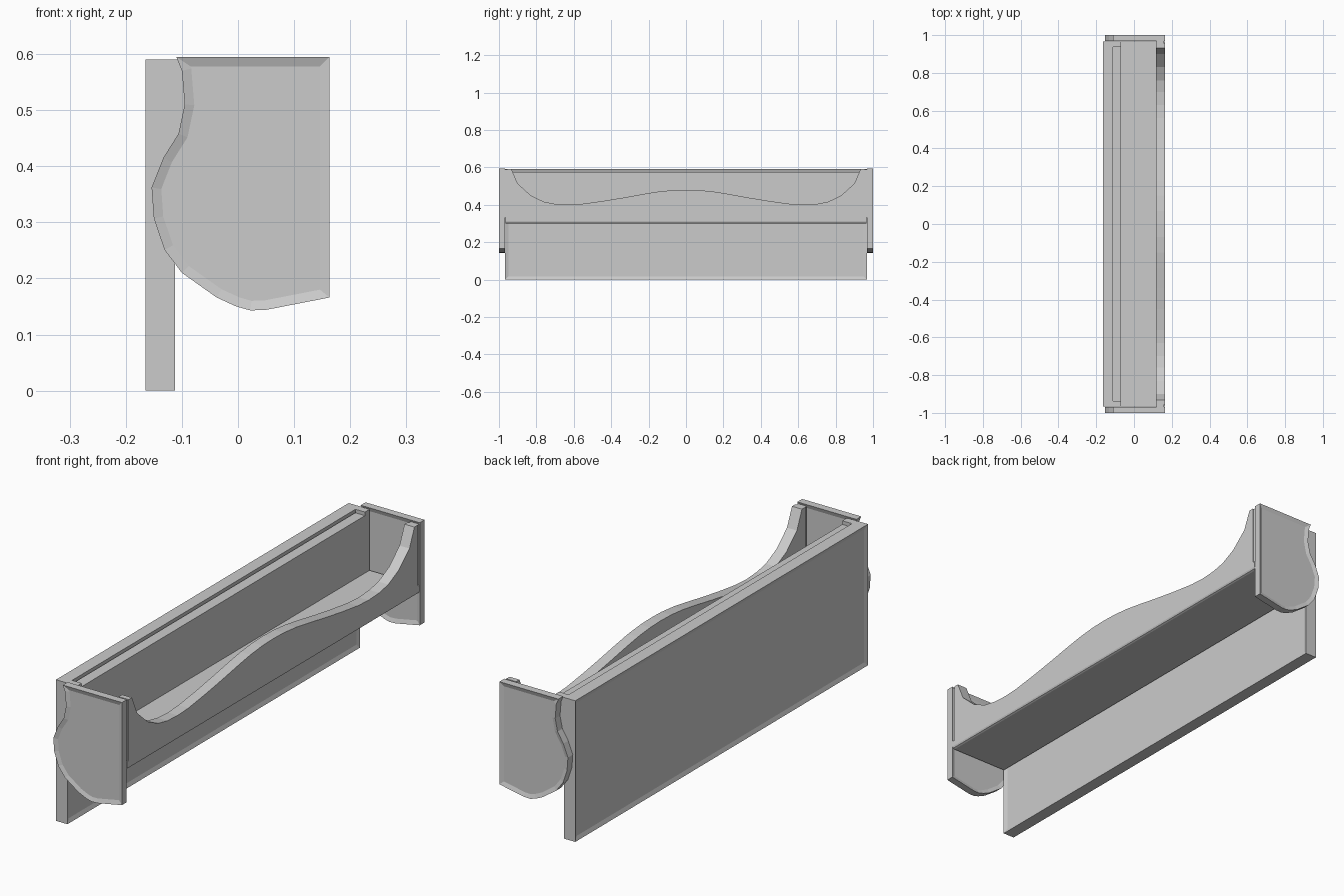
import bpy, bmesh
from mathutils import Vector

if "Cube" in bpy.data.objects:
    bpy.data.objects.remove(bpy.data.objects["Cube"])


def finish(bm, name):
    bmesh.ops.recalc_face_normals(bm, faces=bm.faces[:])
    me = bpy.data.meshes.new(name)
    bm.to_mesh(me)
    bm.free()
    ob = bpy.data.objects.new(name, me)
    bpy.context.collection.objects.link(ob)
    return ob


def prism(name, outline, extrude, inset=0, depth=0):
    """Extrude an outline; optionally sink a framed recess into both caps."""
    bm = bmesh.new()
    face = bm.faces.new([bm.verts.new(p) for p in outline])
    ext = bmesh.ops.extrude_face_region(bm, geom=[face], use_keep_orig=True)
    bmesh.ops.translate(bm, vec=extrude,
                        verts=[v for v in ext["geom"] if isinstance(v, bmesh.types.BMVert)])
    bmesh.ops.recalc_face_normals(bm, faces=bm.faces[:])
    if inset:
        axis = Vector(extrude).normalized()
        for f in [f for f in bm.faces if abs(f.normal.dot(axis)) > 0.99]:
            bmesh.ops.inset_region(bm, faces=[f], thickness=inset, depth=-depth,
                                   use_even_offset=True, use_boundary=True)
    return finish(bm, name)


def box(name, x, y, z, **kw):
    outline = [(x[0], y[0], z[0]), (x[0], y[1], z[0]), (x[0], y[1], z[1]), (x[0], y[0], z[1])]
    return prism(name, outline, (x[1] - x[0], 0, 0), **kw)


# Large framed back board
box("back_board", (-0.165, -0.112), (-0.967, 0.967), (0, 0.59), inset=0.017, depth=0.006)

# Tray: rear wall and floor with a rounded front lower edge
box("tray_rear_wall", (-0.113, -0.068), (-0.966, 0.966), (0.302, 0.575))
floor_profile = [(-0.112, 0.30), (0.153, 0.30), (0.160, 0.303), (0.163, 0.310),
                 (0.163, 0.335), (-0.112, 0.335)]
prism("tray_floor", [(x, -0.966, z) for x, z in floor_profile], (0, 1.932, 0))

# Front rail with a wavy top, one half mirrored
half = [(0.955, 0.59), (0.933, 0.59), (0.90, 0.513), (0.83, 0.45), (0.76, 0.416),
        (0.70, 0.404), (0.63, 0.40), (0.56, 0.404), (0.45, 0.419), (0.34, 0.437),
        (0.23, 0.457), (0.15, 0.47), (0.07, 0.478)]
wave = half + [(0, 0.48)] + [(-y, z) for y, z in reversed(half)]
rail = [(0.955, 0.333)] + wave + [(-0.955, 0.333)]
prism("front_rail", [(0.117, y, z) for y, z in rail], (0.046, 0, 0))

# Framed end panels and corner strips on both ends
end_profile = [(-0.11, 0.595), (-0.10, 0.57), (-0.095, 0.51), (-0.106, 0.458),
               (-0.133, 0.415), (-0.154, 0.362), (-0.15, 0.307), (-0.131, 0.251),
               (-0.10, 0.21), (-0.038, 0.166), (-0.003, 0.15), (0.022, 0.143),
               (0.05, 0.144), (0.163, 0.166), (0.163, 0.595)]
for s, side in ((-1, "left"), (1, "right")):
    prism("end_panel_" + side, [(x, s * 0.968, z) for x, z in end_profile],
          (0, s * 0.032, 0), inset=0.017, depth=0.006)
    box("front_corner_strip_" + side, (0.120, 0.159),
        sorted((s * 0.954, s * 0.969)), (0.333, 0.588))
    box("rear_corner_block_" + side, (-0.112, -0.068),
        sorted((s * 0.936, s * 0.966)), (0.574, 0.59))
